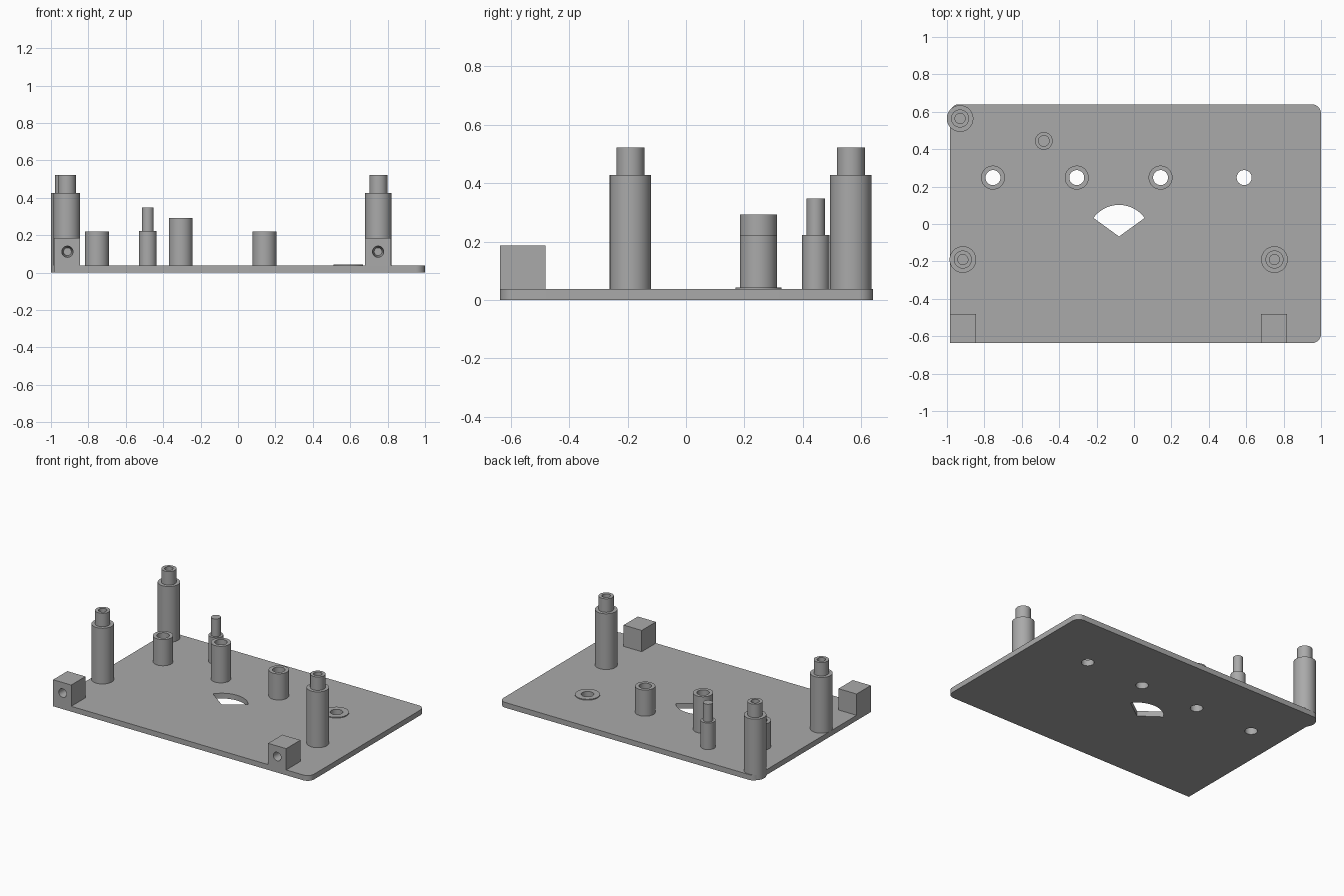
import bpy, bmesh, math

if "Cube" in bpy.data.objects:
    bpy.data.objects.remove(bpy.data.objects["Cube"])

T = 0.037          # plate thickness
SEG = 64
grey = bpy.data.materials.new("plain_grey")
grey.diffuse_color = (0.4, 0.4, 0.4, 1)
grey.use_nodes = True
grey.node_tree.nodes["Principled BSDF"].inputs["Base Color"].default_value = grey.diffuse_color


def finish(ob):
    if not ob.data.materials:
        ob.data.materials.append(grey)
    bpy.ops.object.select_all(action='DESELECT')
    ob.select_set(True)
    bpy.context.view_layer.objects.active = ob
    bpy.ops.object.shade_smooth_by_angle(angle=math.radians(35))


def arc(cx, cy, r, a0, a1, n):
    return [(cx + r * math.cos(math.radians(a0 + (a1 - a0) * i / n)),
             cy + r * math.sin(math.radians(a0 + (a1 - a0) * i / n))) for i in range(n + 1)]


def lathe(name, profile, x, y, closed=False):
    """Revolve (radius, z) points around a vertical axis."""
    bm = bmesh.new()
    vs = [bm.verts.new((r, 0, z)) for r, z in profile]
    es = [bm.edges.new(p) for p in zip(vs, vs[1:])]
    if closed:
        es.append(bm.edges.new((vs[-1], vs[0])))
    bmesh.ops.spin(bm, geom=vs + es, axis=(0, 0, 1), cent=(0, 0, 0),
                   angle=math.tau, steps=SEG, use_duplicate=False)
    bmesh.ops.remove_doubles(bm, verts=bm.verts, dist=1e-5)
    bmesh.ops.recalc_face_normals(bm, faces=bm.faces)
    me = bpy.data.meshes.new(name)
    bm.to_mesh(me)
    bm.free()
    ob = bpy.data.objects.new(name, me)
    ob.location = (x, y, 0)
    bpy.context.collection.objects.link(ob)
    finish(ob)
    return ob


# Base plate: one square corner, three rounded, with round holes and a sector window
L, R, F, B, c = -0.985, 1.0, -0.637, 0.64, 0.05
outline = ([(L, F)] + arc(R - c, F + c, c, -90, 0, 10) + arc(R - c, B - c, c, 0, 90, 10)
           + arc(L + c, B - c, c, 90, 180, 10))
standoffs = [(-0.754, 0.22, 0.064), (-0.306, 0.293, 0.064),
             (0.142, 0.22, 0.064), (0.589, 0.043, 0.079)]
HY, HR = 0.248, 0.04
loops = [outline, [(-0.08, -0.067)] + arc(-0.08, -0.067, 0.169, 36, 144, 24)]
loops += [arc(x, HY, HR, 0, 360, SEG)[:-1] for x, h, r in standoffs]
cu = bpy.data.curves.new("base_plate", 'CURVE')
cu.dimensions = '2D'
cu.fill_mode = 'BOTH'
cu.extrude = T / 2
for loop in loops:
    sp = cu.splines.new('POLY')
    sp.points.add(len(loop) - 1)
    for p, (x, y) in zip(sp.points, loop):
        p.co = (x, y, 0, 1)
    sp.use_cyclic_u = True
plate = bpy.data.objects.new("base_plate", cu)
plate.location.z = T / 2
bpy.context.collection.objects.link(plate)
bpy.context.view_layer.objects.active = plate
plate.select_set(True)
bpy.ops.object.convert(target='MESH')
plate = bpy.context.view_layer.objects.active
bm = bmesh.new()
bm.from_mesh(plate.data)
bmesh.ops.remove_doubles(bm, verts=bm.verts, dist=1e-5)
bmesh.ops.recalc_face_normals(bm, faces=bm.faces)
bm.to_mesh(plate.data)
bm.free()
finish(plate)

# Hollow standoffs and the low washer ring
for i, (x, h, r) in enumerate(standoffs):
    lathe("washer_ring" if h < 0.1 else f"standoff_{i + 1}",
          [(HR, T), (r, T), (r, h), (HR, h)], x, HY, closed=True)

# Tall stepped posts with blind screw holes; the rear one overhangs the corner
for name, x, y, z0 in (("rear_post", -0.93, 0.564, 0), ("front_left_post", -0.915, -0.19, T),
                       ("front_right_post", 0.751, -0.19, T)):
    lathe(name, [(0, z0), (0.071, z0), (0.071, 0.427), (0.048, 0.427), (0.048, 0.521),
                 (0.027, 0.521), (0.027, 0.25), (0, 0.25)], x, y)

# Small locating pin
lathe("locating_pin", [(0, T), (0.047, T), (0.047, 0.223), (0.031, 0.223),
                       (0.031, 0.347), (0, 0.347)], -0.482, 0.444)

# Mounting blocks with a tapered blind hole in the front face
for name, x0, hx in (("left_block", -0.985, -0.912), ("right_block", 0.679, 0.749)):
    bpy.ops.mesh.primitive_cube_add(size=1, location=(x0 + 0.07, -0.5585, (T + 0.186) / 2))
    block = bpy.context.object
    block.name = name
    block.scale = (0.14, 0.157, 0.186 - T)
    bpy.ops.object.transform_apply(location=False, rotation=False, scale=True)
    block.data.materials.append(grey)
    cutter = lathe("hole_cutter", [(0, -0.02), (0.03, -0.02), (0.03, 0), (0.021, 0.1), (0, 0.1)], hx, F)
    cutter.location.z = 0.112
    cutter.rotation_euler.x = -math.pi / 2
    cutter.hide_render = True
    mod = block.modifiers.new("hole", 'BOOLEAN')
    mod.operation = 'DIFFERENCE'
    mod.solver = 'EXACT'
    mod.object = cutter
    bpy.context.view_layer.objects.active = block
    bpy.ops.object.modifier_apply(modifier="hole")
    bpy.data.objects.remove(cutter)
    finish(block)
